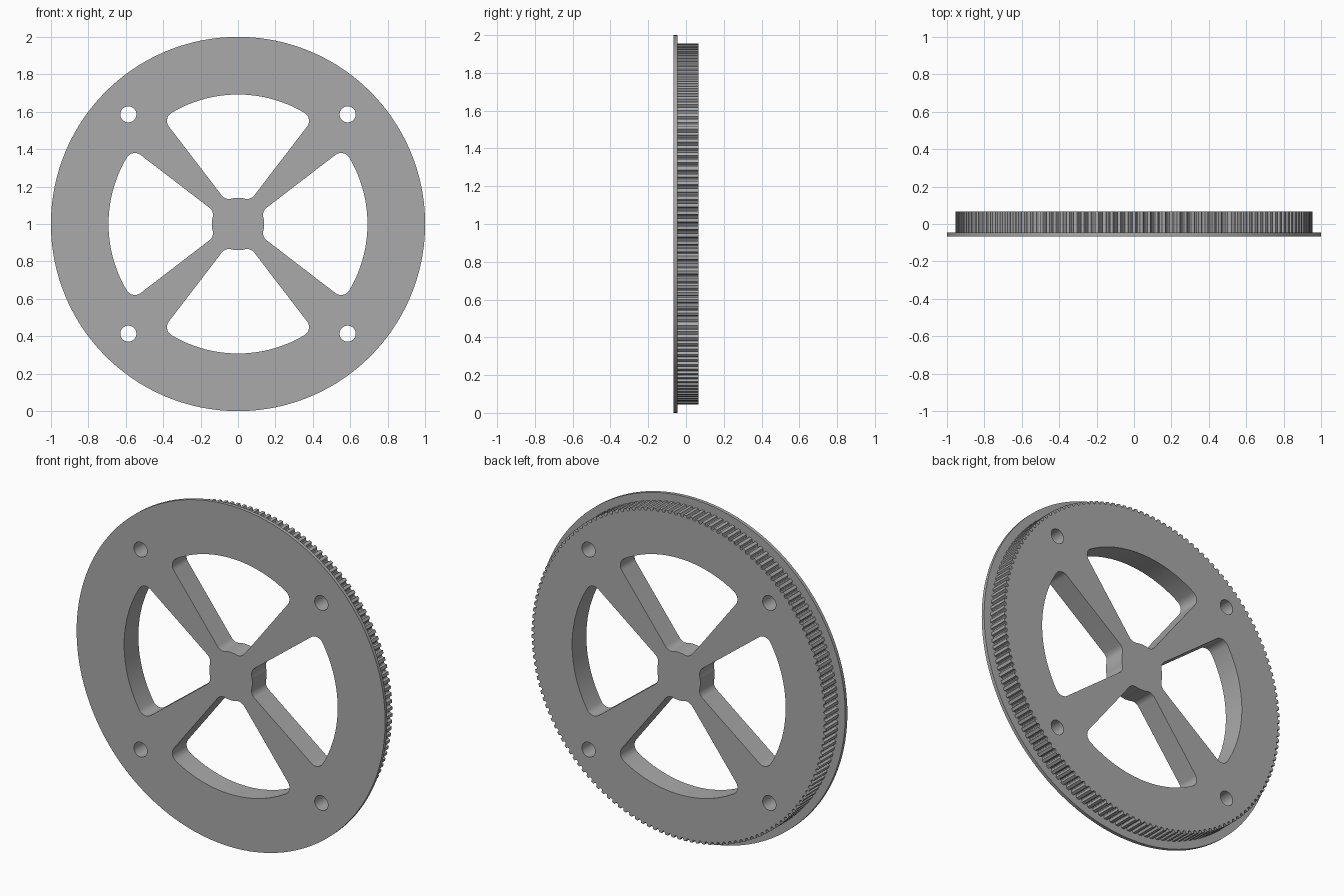
import bpy
import bmesh
from math import sin, cos, pi, radians, asin
from mathutils import Matrix

RIM, TIP, TOOTH_DEPTH, TEETH = 1.0, 0.955, 0.016, 150
WINDOW_R, HUB_R, FILLET = 0.692, 0.14, 0.05
SPOKE_EDGE, SPOKE_OFFSET = radians(37.5), 0.024
FRONT, STEP, BACK = -0.066, -0.046, 0.066

cube = bpy.data.objects.get("Cube")
if cube:
    bpy.data.objects.remove(cube, do_unlink=True)

grey = bpy.data.materials.new("plain grey")
grey.use_nodes = True
color = (0.4, 0.4, 0.4, 1)
grey.diffuse_color = color
grey.node_tree.nodes["Principled BSDF"].inputs["Base Color"].default_value = color


def arc(radius, start, end, steps, center=(0, 0)):
    """Points on an arc; angles run clockwise from straight up."""
    angles = [start + (end - start) * i / steps for i in range(steps + 1)]
    return [(center[0] + radius * sin(a), center[1] + radius * cos(a)) for a in angles]


def circle(radius, steps, center=(0, 0)):
    return arc(radius, 0, 2 * pi, steps, center)[:-1]


def window(turn):
    """Rounded opening between two tapered spokes."""
    def fillet_center(dist):
        a = SPOKE_EDGE - asin((SPOKE_OFFSET + FILLET) / dist)
        return a, (dist * sin(a), dist * cos(a))
    outer_a, outer_c = fillet_center(WINDOW_R - FILLET)
    inner_a, inner_c = fillet_center(HUB_R + FILLET)
    side = SPOKE_EDGE + pi / 2
    half = arc(WINDOW_R, 0, outer_a, 14)
    half += arc(FILLET, outer_a, side, 10, outer_c)[1:]
    half += arc(FILLET, side, inner_a + pi, 10, inner_c)
    half += arc(HUB_R, inner_a, 0, 5)[1:]
    outline = half + [(-x, y) for x, y in half[-2:0:-1]]
    return [(x * cos(turn) - y * sin(turn), x * sin(turn) + y * cos(turn)) for x, y in outline]


def toothed_outline():
    """Flat lands with rounded grooves between them."""
    pts = []
    for t in range(TEETH):
        for k in range(7):
            a = 2 * pi * (t + 0.5 - 0.28 * cos(pi * k / 6)) / TEETH
            r = TIP - TOOTH_DEPTH * sin(pi * k / 6)
            pts.append((r * sin(a), r * cos(a)))
    return pts


def plate(name, outlines, y_front, y_back):
    """Fill nested outlines and give them thickness from front to back."""
    curve = bpy.data.curves.new(name, "CURVE")
    curve.dimensions = "2D"
    curve.fill_mode = "BOTH"
    curve.extrude = (y_back - y_front) / 2
    for pts in outlines:
        spline = curve.splines.new("POLY")
        spline.points.add(len(pts) - 1)
        for p, (x, y) in zip(spline.points, pts):
            p.co = (x, y, 0, 1)
        spline.use_cyclic_u = True
    helper = bpy.data.objects.new(name + " helper", curve)
    mesh = bpy.data.meshes.new_from_object(helper)
    bpy.data.objects.remove(helper)
    bpy.data.curves.remove(curve)

    # Stand the plate upright, facing the front
    mesh.transform(Matrix.Translation((0, (y_front + y_back) / 2, RIM)) @ Matrix.Rotation(pi / 2, 4, "X"))
    bm = bmesh.new()
    bm.from_mesh(mesh)
    bmesh.ops.remove_doubles(bm, verts=bm.verts, dist=1e-5)
    bmesh.ops.recalc_face_normals(bm, faces=bm.faces)
    bm.to_mesh(mesh)
    bm.free()
    mesh.name = name
    mesh.materials.clear()
    mesh.materials.append(grey)
    obj = bpy.data.objects.new(name, mesh)
    bpy.context.collection.objects.link(obj)
    bpy.ops.object.select_all(action="DESELECT")
    obj.select_set(True)
    bpy.context.view_layer.objects.active = obj
    bpy.ops.object.shade_smooth_by_angle(angle=radians(30))


# Openings shared by both layers: four windows and four bolt holes
openings = [window(i * pi / 2) for i in range(4)]
openings += [circle(0.043, 32, (sx * 0.586, sy * 0.586)) for sx in (-1, 1) for sy in (-1, 1)]

# Thin front flange and the toothed wheel behind it
plate("front_flange", [circle(RIM, 160)] + openings, FRONT, STEP)
plate("toothed_wheel", [toothed_outline()] + openings, STEP, BACK)
